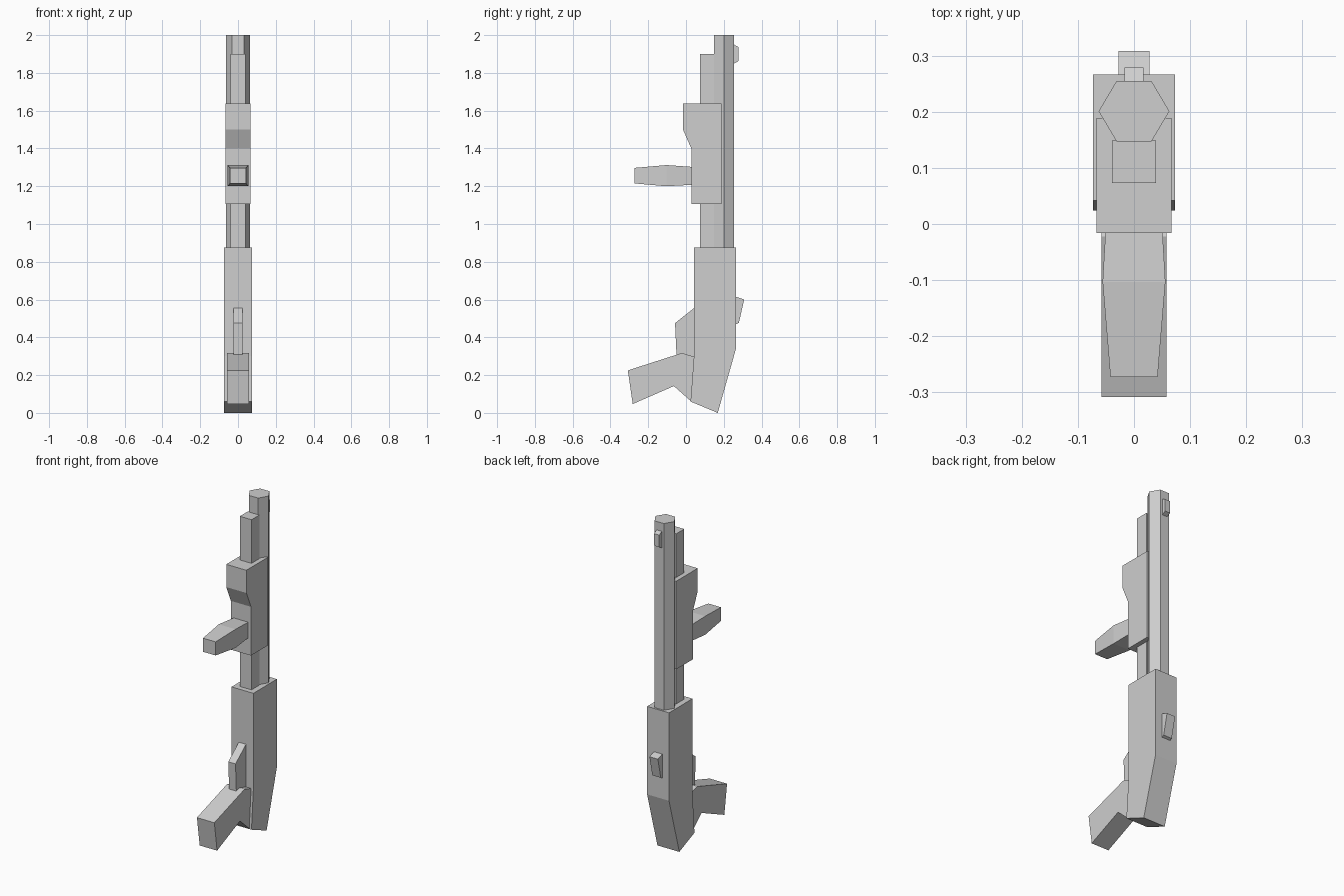
import bpy
import bmesh

cube = bpy.data.objects.get("Cube")
if cube:
    bpy.data.objects.remove(cube, do_unlink=True)

GREY = (0.62, 0.62, 0.62, 1.0)
grey = bpy.data.materials.new("plain grey")
grey.use_nodes = True
grey.diffuse_color = GREY
bsdf = grey.node_tree.nodes["Principled BSDF"]
bsdf.inputs["Base Color"].default_value = GREY
bsdf.inputs["Roughness"].default_value = 0.8


def loft(name, rings):
    """Join rings of equal point count and cap both ends."""
    bm = bmesh.new()
    loops = [[bm.verts.new(p) for p in ring] for ring in rings]
    count = len(rings[0])
    for a, b in zip(loops, loops[1:]):
        for i in range(count):
            j = (i + 1) % count
            bm.faces.new((a[i], a[j], b[j], b[i]))
    bm.faces.new(loops[0])
    bm.faces.new(loops[-1])
    bmesh.ops.recalc_face_normals(bm, faces=bm.faces)
    mesh = bpy.data.meshes.new(name)
    bm.to_mesh(mesh)
    bm.free()
    mesh.materials.append(grey)
    obj = bpy.data.objects.new(name, mesh)
    bpy.context.collection.objects.link(obj)
    return obj


def slab(name, half_width, profile):
    """Extrude a side profile of (y, z) points across the width."""
    return loft(name, [[(x, y, z) for y, z in profile]
                       for x in (-half_width, half_width)])


def column(name, section, bottom, top):
    """Extrude a plan section of (x, y) points upward."""
    return loft(name, [[(x, y, z) for x, y in section] for z in (bottom, top)])


# Main body
slab("receiver", 0.073, [(0.042, 0.875), (0.266, 0.875), (0.266, 0.345),
                         (0.168, 0.0), (0.024, 0.06), (0.042, 0.3)])

# Six-sided barrel and the square tube in front of it
column("barrel", [(0.063, 0.201), (0.031, 0.255), (-0.031, 0.255),
                  (-0.063, 0.201), (-0.031, 0.147), (0.031, 0.147)], 0.86, 2.0)
column("magazine_tube", [(0.039, 0.073), (0.039, 0.149),
                         (-0.039, 0.149), (-0.039, 0.073)], 0.86, 1.9)

# Sliding fore-end with a stepped front
slab("fore_end", 0.067, [(-0.016, 1.637), (0.189, 1.637), (0.189, 1.106),
                         (0.028, 1.106), (0.028, 1.4), (-0.016, 1.5)])

# Fore grip, widest at the middle
stations = [(0.035, 0.048, 1.208, 1.302), (-0.103, 0.056, 1.2, 1.312),
            (-0.273, 0.042, 1.215, 1.297)]
loft("fore_grip", [[(-w, y, low), (w, y, low), (w, y, high), (-w, y, high)]
                   for y, w, low, high in stations])

# Rear grip and trigger guard
slab("rear_grip", 0.058, [(-0.022, 0.317), (0.045, 0.297), (0.026, 0.062),
                          (-0.064, 0.142), (-0.282, 0.047), (-0.308, 0.225)])
slab("trigger_guard", 0.024, [(0.045, 0.557), (-0.058, 0.475),
                              (-0.05, 0.3), (0.045, 0.29)])

# Small parts on the back
slab("rear_sight", 0.028, [(0.255, 0.618), (0.308, 0.6),
                           (0.28, 0.477), (0.255, 0.465)])
slab("front_sight", 0.017, [(0.245, 1.955), (0.279, 1.936),
                            (0.279, 1.863), (0.245, 1.845)])
